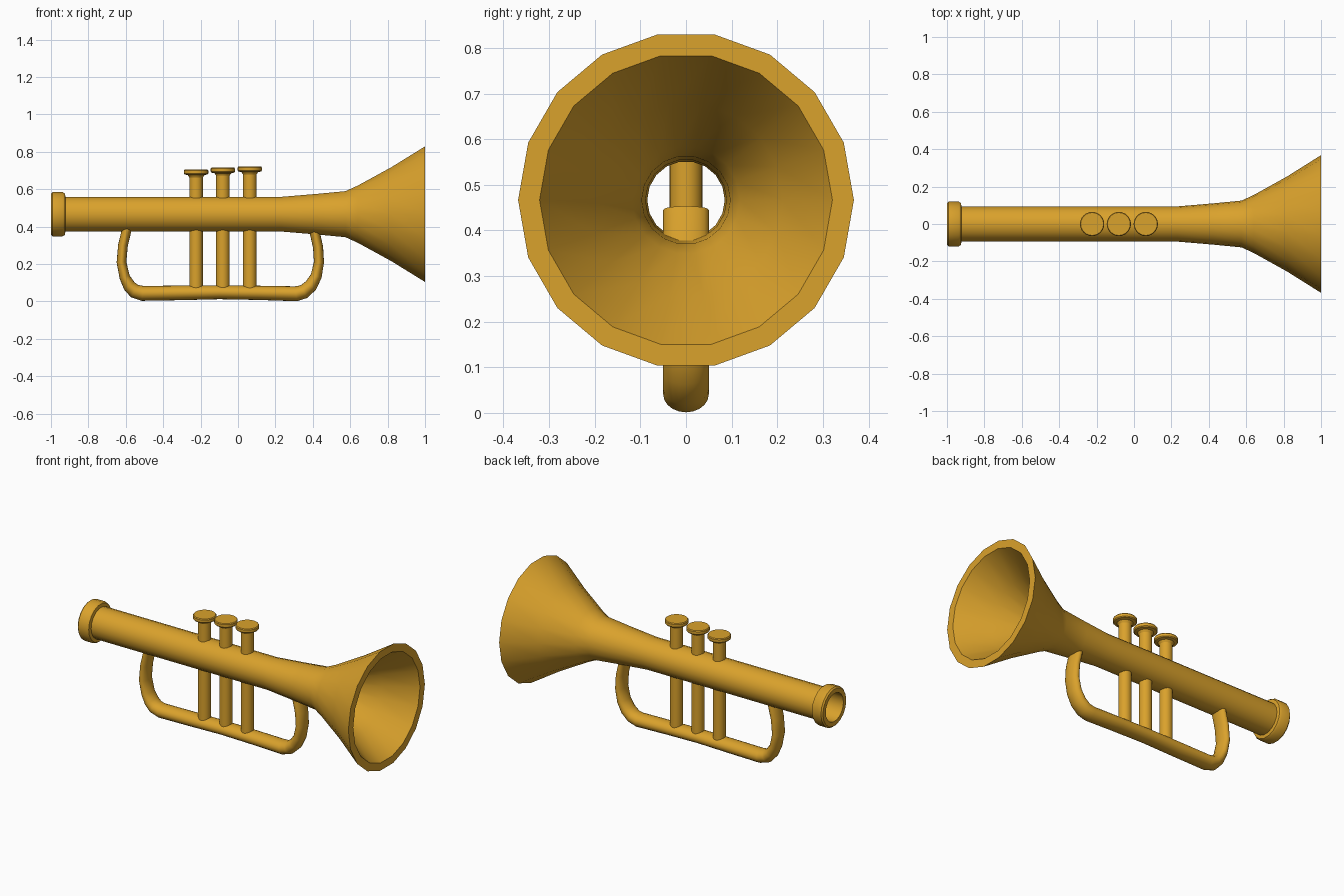
import bpy, bmesh, math
from mathutils import Vector

if "Cube" in bpy.data.objects:
    bpy.data.objects.remove(bpy.data.objects["Cube"])

AXIS_Z = 0.4665
SIDES = 18

gold = bpy.data.materials.new("brass")
gold.diffuse_color = (0.70, 0.36, 0.025, 1)
gold.use_nodes = True
gold.node_tree.nodes["Principled BSDF"].inputs["Base Color"].default_value = gold.diffuse_color


def make_object(name, rings, closed):
    """Skin a list of vertex rings; closed joins last to first, otherwise cap ends."""
    bm = bmesh.new()
    loops = [[bm.verts.new(p) for p in ring] for ring in rings]
    n = len(loops[0])
    pairs = list(zip(loops, loops[1:]))
    if closed:
        pairs.append((loops[-1], loops[0]))
    else:
        bm.faces.new(loops[0])
        bm.faces.new(loops[-1])
    for a, b in pairs:
        for i in range(n):
            j = (i + 1) % n
            bm.faces.new((a[i], a[j], b[j], b[i]))
    bmesh.ops.recalc_face_normals(bm, faces=bm.faces)
    mesh = bpy.data.meshes.new(name)
    bm.to_mesh(mesh)
    bm.free()
    mesh.materials.append(gold)
    obj = bpy.data.objects.new(name, mesh)
    bpy.context.collection.objects.link(obj)
    bpy.ops.object.select_all(action='DESELECT')
    obj.select_set(True)
    bpy.context.view_layer.objects.active = obj
    bpy.ops.object.shade_smooth_by_angle(angle=math.radians(38))
    return obj


def angles(n):
    return [2 * math.pi * i / n for i in range(n)]


def lathe_x(name, profile):
    """Hollow part turned around the horn axis; profile is (x, radius)."""
    rings = [[(x, r * math.cos(a), AXIS_Z + r * math.sin(a)) for a in angles(SIDES)]
             for x, r in profile]
    return make_object(name, rings, True)


def lathe_z(name, x, profile, n=24):
    """Solid upright part; profile is (radius, z)."""
    rings = [[(x + r * math.cos(a), r * math.sin(a), z) for a in angles(n)]
             for r, z in profile]
    return make_object(name, rings, False)


# horn body: outer wall, rim, then inner wall back to the mouth end
lathe_x("horn_body", [
    (-0.96, 0.094), (0.23, 0.094), (0.42, 0.110), (0.575, 0.125), (0.64, 0.155),
    (0.82, 0.255), (1.0, 0.368),
    (1.0, 0.321), (0.82, 0.213), (0.64, 0.118), (0.575, 0.097), (0.42, 0.089),
    (0.23, 0.085), (-0.96, 0.085)])

# mouthpiece collar
lathe_x("mouthpiece_ring", [
    (-1.0, 0.085), (-1.0, 0.112), (-0.992, 0.120), (-0.938, 0.120),
    (-0.926, 0.113), (-0.922, 0.092), (-0.922, 0.085)])

# three valves with buttons of slightly rising height
for i, (x, top) in enumerate([(-0.224, 0.705), (-0.081, 0.715), (0.063, 0.721)]):
    lathe_z(f"valve_{i + 1}", x, [(0.036, 0.06), (0.036, top - 0.02)])
    lathe_z(f"valve_button_{i + 1}", x, [
        (0.036, top - 0.043), (0.044, top - 0.03), (0.061, top - 0.026),
        (0.065, top - 0.021), (0.065, top - 0.005), (0.061, top)])

# lower handle tube: path points are (x, z, in-plane half thickness)
path = [
    (-0.578, 0.445, 0.025), (-0.597, 0.375, 0.026), (-0.615, 0.30, 0.026),
    (-0.623, 0.21, 0.026), (-0.606, 0.13, 0.028), (-0.581, 0.083, 0.034),
    (-0.553, 0.055, 0.038), (-0.51, 0.043, 0.040), (-0.30, 0.046, 0.039),
    (-0.10, 0.049, 0.037), (0.11, 0.046, 0.038), (0.31, 0.041, 0.040),
    (0.352, 0.052, 0.038), (0.390, 0.085, 0.035), (0.418, 0.135, 0.030),
    (0.433, 0.21, 0.027), (0.428, 0.29, 0.027), (0.410, 0.37, 0.027),
    (0.385, 0.445, 0.026)]
rings = []
for i, (x, z, h) in enumerate(path):
    p = Vector((x, 0, z))
    steps = []
    for a, b in ((i - 1, i), (i, i + 1)):
        if a >= 0 and b < len(path):
            steps.append(Vector((path[b][0] - path[a][0], 0, path[b][1] - path[a][1])).normalized())
    t = sum(steps, Vector()).normalized()
    side = Vector((-t.z, 0, t.x))
    rings.append([p + side * h * math.cos(a) + Vector((0, 0.05, 0)) * math.sin(a)
                  for a in angles(20)])
make_object("handle_tube", rings, False)
